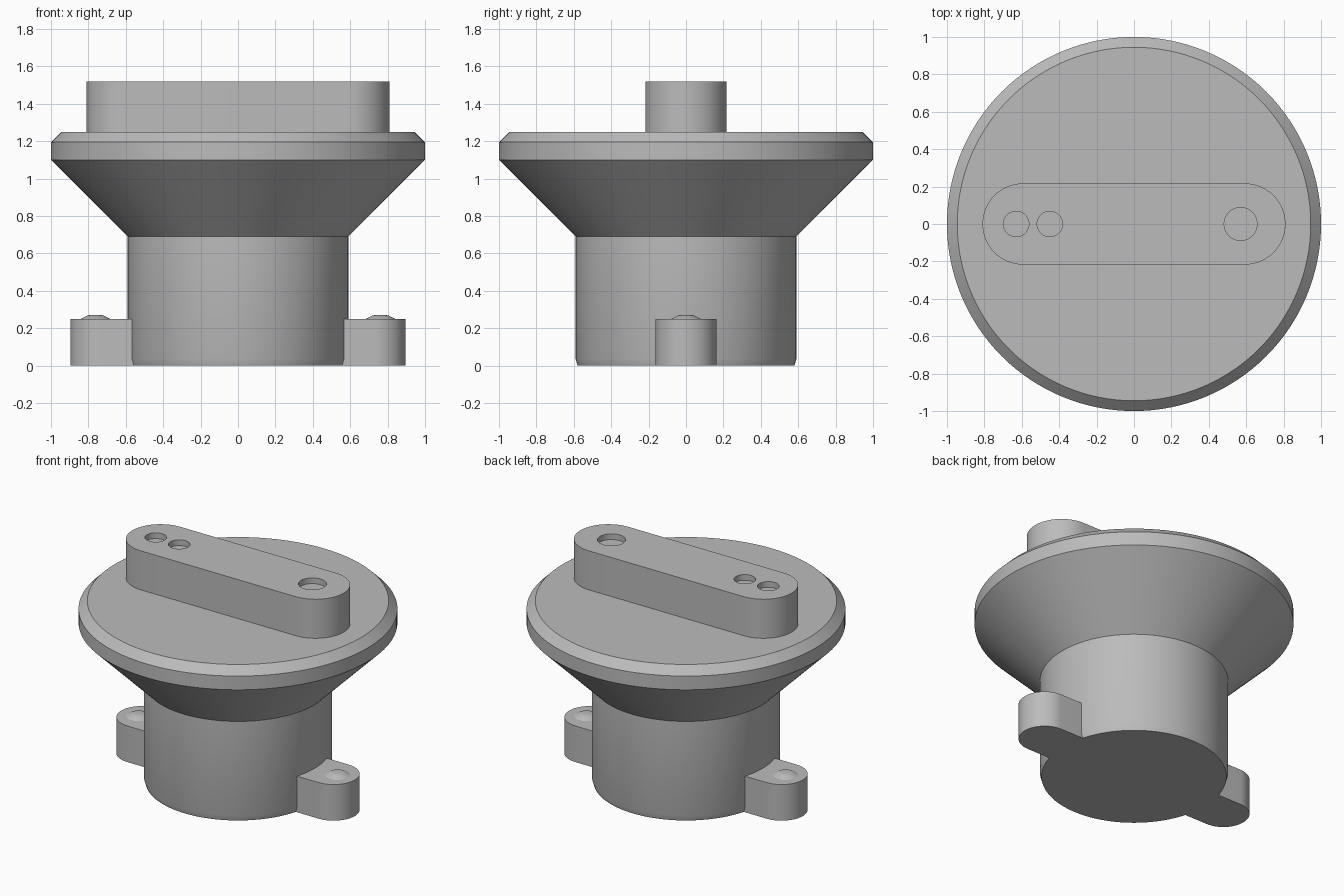
import bpy, bmesh, math

cube = bpy.data.objects.get("Cube")
if cube:
    bpy.data.objects.remove(cube, do_unlink=True)

grey = bpy.data.materials.new("plain grey")
grey.use_nodes = True
COLOUR = (0.5, 0.5, 0.5, 1)
grey.diffuse_color = COLOUR
grey.node_tree.nodes["Principled BSDF"].inputs["Base Color"].default_value = COLOUR


def finish(name, bm):
    """Turn a bmesh into a smooth-shaded object that keeps sharp edges."""
    bmesh.ops.recalc_face_normals(bm, faces=bm.faces)
    mesh = bpy.data.meshes.new(name)
    bm.to_mesh(mesh)
    bm.free()
    obj = bpy.data.objects.new(name, mesh)
    bpy.context.collection.objects.link(obj)
    mesh.materials.append(grey)
    shade(obj)
    return obj


def shade(obj):
    bpy.ops.object.select_all(action='DESELECT')
    obj.select_set(True)
    bpy.context.view_layer.objects.active = obj
    bpy.ops.object.shade_smooth_by_angle(angle=math.radians(30))


def turned(name, profile, x=0, segments=64):
    """Stack rings of (radius, height) about a vertical axis and cap both ends."""
    bm = bmesh.new()
    rings = []
    for r, z in profile:
        turns = [math.tau * i / segments for i in range(segments)]
        rings.append([bm.verts.new((x + r * math.cos(a), r * math.sin(a), z)) for a in turns])
    for low, high in zip(rings, rings[1:]):
        for i in range(segments):
            j = (i + 1) % segments
            bm.faces.new((low[i], low[j], high[j], high[i]))
    bm.faces.new(rings[0])
    bm.faces.new(rings[-1])
    return finish(name, bm)


def prism(name, outline, z0, z1):
    """Extrude a flat outline upwards."""
    bm = bmesh.new()
    face = bm.faces.new([bm.verts.new((x, y, z0)) for x, y in outline])
    top = bmesh.ops.extrude_face_region(bm, geom=[face])["geom"]
    verts = [v for v in top if isinstance(v, bmesh.types.BMVert)]
    bmesh.ops.translate(bm, verts=verts, vec=(0, 0, z1 - z0))
    return finish(name, bm)


def arc(cx, r, start, steps=32):
    """Half circle of points, counter-clockwise from the start angle."""
    angles = [start + math.pi * i / steps for i in range(steps + 1)]
    return [(cx + r * math.cos(a), r * math.sin(a)) for a in angles]


# Turned body: foot, barrel, flared cone and chamfered rim
turned("body", [(0.58, 0), (0.59, 0.035), (0.59, 0.69), (1, 1.10),
                (1, 1.195), (0.945, 1.25)], segments=128)

# Raised round-ended bar with blind holes
END, HALF = 0.593, 0.217
bar = prism("top_bar", arc(END, HALF, -math.pi / 2) + arc(-END, HALF, math.pi / 2), 1.24, 1.52)
for x, r in ((-0.63, 0.068), (-0.45, 0.068), (0.57, 0.088)):
    cutter = turned("hole_cutter", [(r, 1.48), (r, 1.6)], x, 48)
    cutter.hide_render = True
    cut = bar.modifiers.new("hole", 'BOOLEAN')
    cut.operation = 'DIFFERENCE'
    cut.solver = 'EXACT'
    cut.object = cutter
    bpy.context.view_layer.objects.active = bar
    bpy.ops.object.modifier_apply(modifier=cut.name)
    bpy.data.objects.remove(cutter, do_unlink=True)
shade(bar)

# Mounting lugs with low screw heads on both sides
for side, s in (("left", 1), ("right", -1)):
    outline = [(0.5, -0.163)] + arc(0.732, 0.163, -math.pi / 2) + [(0.5, 0.163)]
    prism(side + "_lug", [(s * x, y) for x, y in outline], 0, 0.25)
    turned(side + "_screw_head", [(0.08, 0.245), (0.078, 0.25), (0.042, 0.268), (0.03, 0.27)],
           s * 0.762, 32)
